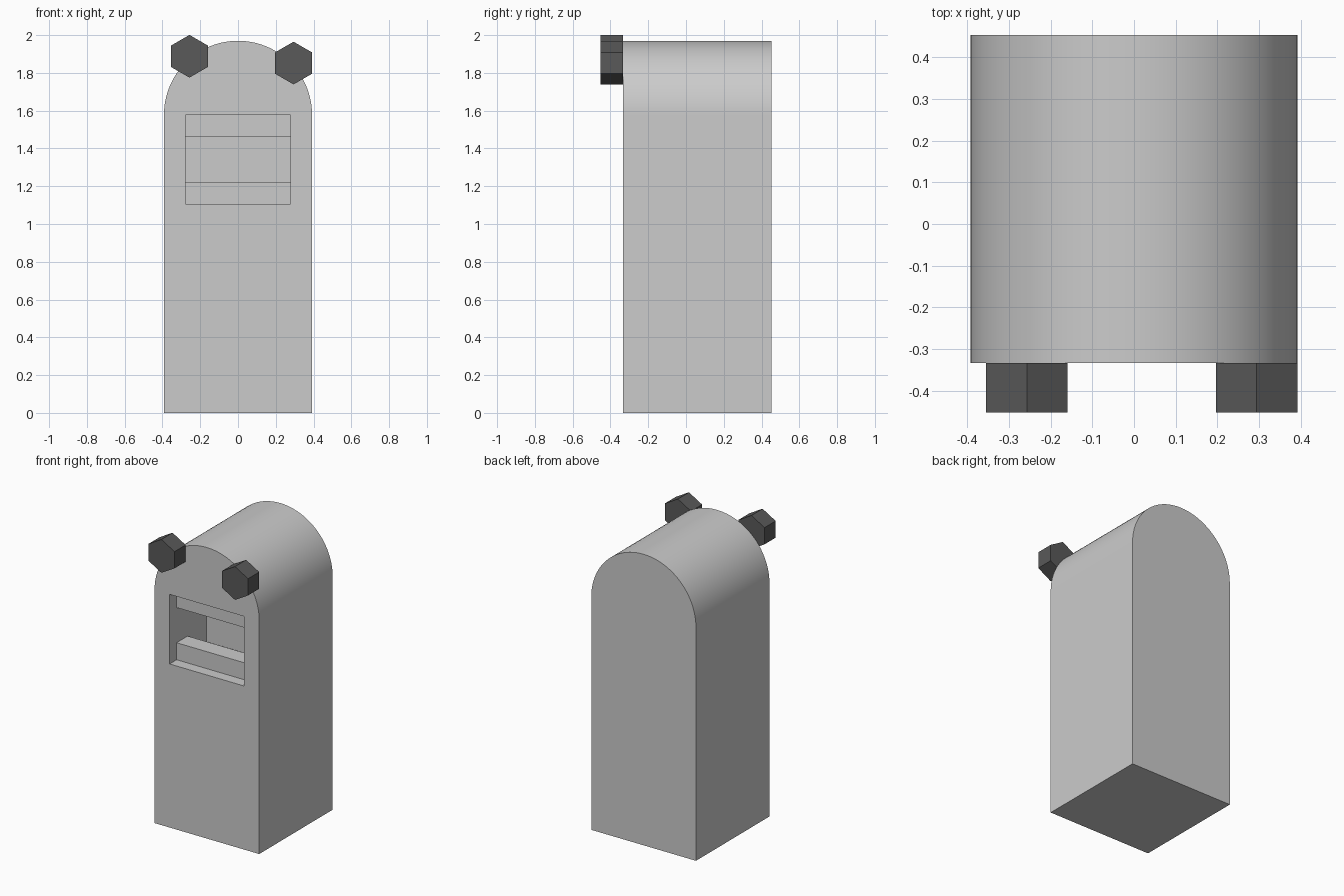
import bpy, bmesh, math

if "Cube" in bpy.data.objects:
    bpy.data.objects.remove(bpy.data.objects["Cube"])

FRONT, BACK = -0.333, 0.453
HALF_W, SPRING = 0.392, 1.578


def prism(name, profile, y0, y1):
    """Extrude an (x, z) outline from y0 to y1."""
    bm = bmesh.new()
    face = bm.faces.new([bm.verts.new((x, y0, z)) for x, z in profile])
    ext = bmesh.ops.extrude_face_region(bm, geom=[face])
    moved = [v for v in ext["geom"] if isinstance(v, bmesh.types.BMVert)]
    bmesh.ops.translate(bm, verts=moved, vec=(0, y1 - y0, 0))
    bmesh.ops.recalc_face_normals(bm, faces=bm.faces)
    mesh = bpy.data.meshes.new(name)
    bm.to_mesh(mesh)
    bm.free()
    obj = bpy.data.objects.new(name, mesh)
    bpy.context.collection.objects.link(obj)
    return obj


def rect(x0, x1, z0, z1):
    return [(x0, z0), (x1, z0), (x1, z1), (x0, z1)]


# Arched body
arch = [(HALF_W * math.cos(math.pi * i / 48), SPRING + HALF_W * math.sin(math.pi * i / 48))
        for i in range(49)]
body = prism("body", [(-HALF_W, 0), (HALF_W, 0)] + arch, FRONT, BACK)

# Front opening cut into the body
cutter = prism("opening_cutter", rect(-0.279, 0.277, 1.107, 1.578), FRONT - 0.1, FRONT + 0.396)
cutter.hide_render = True
cut = body.modifiers.new("opening", "BOOLEAN")
cut.operation, cut.solver, cut.object = "DIFFERENCE", "EXACT", cutter
bpy.context.view_layer.objects.active = body
bpy.ops.object.modifier_apply(modifier=cut.name)
bpy.data.objects.remove(cutter)

# Smooth arch, sharp corners
bpy.ops.object.select_all(action="DESELECT")
body.select_set(True)
bpy.ops.object.shade_smooth_by_angle(angle=math.radians(30))

# Bars set back inside the opening
for name, z0, z1 in (("lower_bar", 1.107, 1.222), ("upper_bar", 1.46, 1.578)):
    prism(name, rect(-0.279, 0.277, z0, z1), FRONT + 0.075, FRONT + 0.193)

# Dark hexagonal knobs on the front of the arch
dark = bpy.data.materials.new("dark_grey")
dark.diffuse_color = (0.1, 0.1, 0.1, 1)
dark.use_nodes = True
dark.node_tree.nodes["Principled BSDF"].inputs["Base Color"].default_value = dark.diffuse_color
for name, cx, cz in (("left_knob", -0.257, 1.888), ("right_knob", 0.294, 1.852)):
    hexagon = [(cx + 0.113 * math.sin(math.pi * i / 3), cz + 0.113 * math.cos(math.pi * i / 3))
               for i in range(6)]
    prism(name, hexagon, -0.452, FRONT).data.materials.append(dark)
